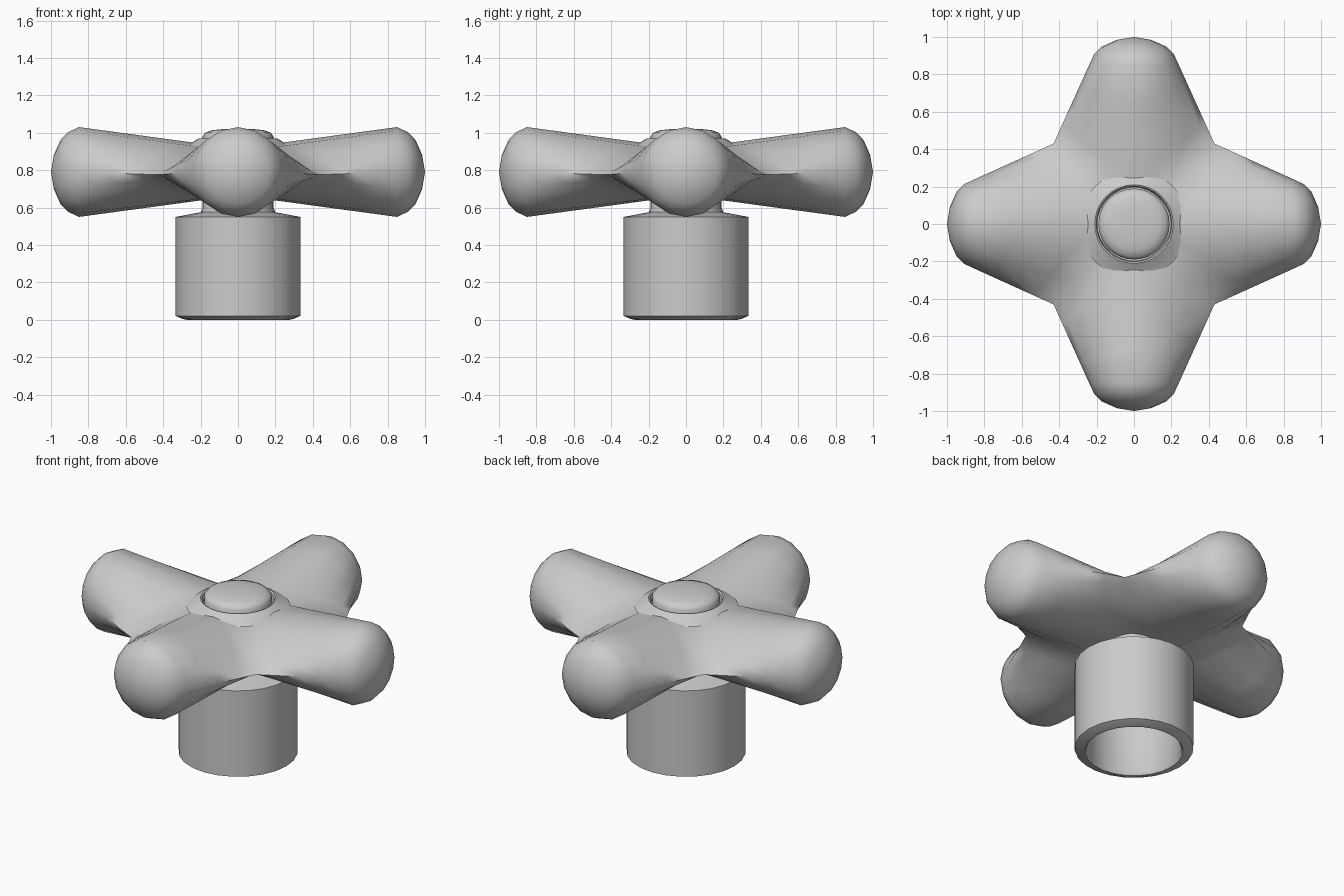
import bpy, bmesh
from math import sin, cos, pi
from mathutils import Matrix, Vector

if "Cube" in bpy.data.objects:
    bpy.data.objects.remove(bpy.data.objects["Cube"])

ZC = 0.79  # height of the arm axes


def finish(bm, name, angle):
    bmesh.ops.remove_doubles(bm, verts=bm.verts, dist=0.0005)
    bmesh.ops.recalc_face_normals(bm, faces=bm.faces)
    me = bpy.data.meshes.new(name)
    bm.to_mesh(me)
    bm.free()
    ob = bpy.data.objects.new(name, me)
    bpy.context.collection.objects.link(ob)
    bpy.ops.object.select_all(action='DESELECT')
    ob.select_set(True)
    bpy.context.view_layer.objects.active = ob
    bpy.ops.object.shade_smooth_by_angle(angle=angle)
    return ob


def loft(bm, rings):
    rows = [[bm.verts.new(p) for p in r] for r in rings]
    for a, b in zip(rows, rows[1:]):
        n = len(a)
        for i in range(n):
            j = (i + 1) % n
            bm.faces.new((a[i], a[j], b[j], b[i]))


def lathe(name, profile, n, angle=0.6):
    bm = bmesh.new()
    loft(bm, [[(r * cos(2 * pi * i / n), r * sin(2 * pi * i / n), z)
               for i in range(n)] for r, z in profile])
    return finish(bm, name, angle)


def seam_height(d):
    # half thickness of the body along the diagonal between two arms
    pts = [(0, .125), (.18, .135), (.25, .11), (.34, .045), (.431, 0)]
    for (x0, h0), (x1, h1) in zip(pts, pts[1:]):
        if d <= x1:
            return h0 + (h1 - h0) * (d - x0) / (x1 - x0)
    return 0


# four arms flowing into a thin web at the diagonals
N = 16
angles = [2 * pi * i / N for i in range(N)]
seam, end = [], []
for a in angles:
    y = .43 * cos(a)
    up = 1 if sin(a) >= 0 else -1
    seam.append(Vector((abs(y), y, ZC - .015 * abs(cos(a)) + up * seam_height(abs(y)))))
    end.append(Vector((.85, .24 * cos(a), ZC + .24 * sin(a))))
rings = [[s.lerp(e, t) for s, e in zip(seam, end)] for t in (0, .25, .5, .75, 1)]
for x, r in ((.91, .212), (.95, .17), (.985, .09), (1, .0001)):
    rings.append([Vector((x, r * cos(a), ZC + r * sin(a))) for a in angles])
bm = bmesh.new()
for k in range(4):
    rot = Matrix.Rotation(k * pi / 2, 3, 'Z')
    loft(bm, [[rot @ p for p in r] for r in rings])
finish(bm, "cross_arms", 0.8)

# raised collar around the top button
lathe("top_collar", [(.29, .925), (.25, .945), (.21, .97), (.202, .965), (.195, .92)], 32)
# domed button
lathe("top_button", [(.19, .92), (.19, .98), (.175, 1.0), (.14, 1.013), (.08, 1.02), (.0001, 1.022)], 32, 0.9)
# hollow stem with neck
lathe("stem", [(.0001, .5), (.265, .5), (.265, .015), (.275, 0), (.295, .004), (.333, .02),
               (.333, .55), (.2, .575), (.19, .6), (.19, .7)], 24)
